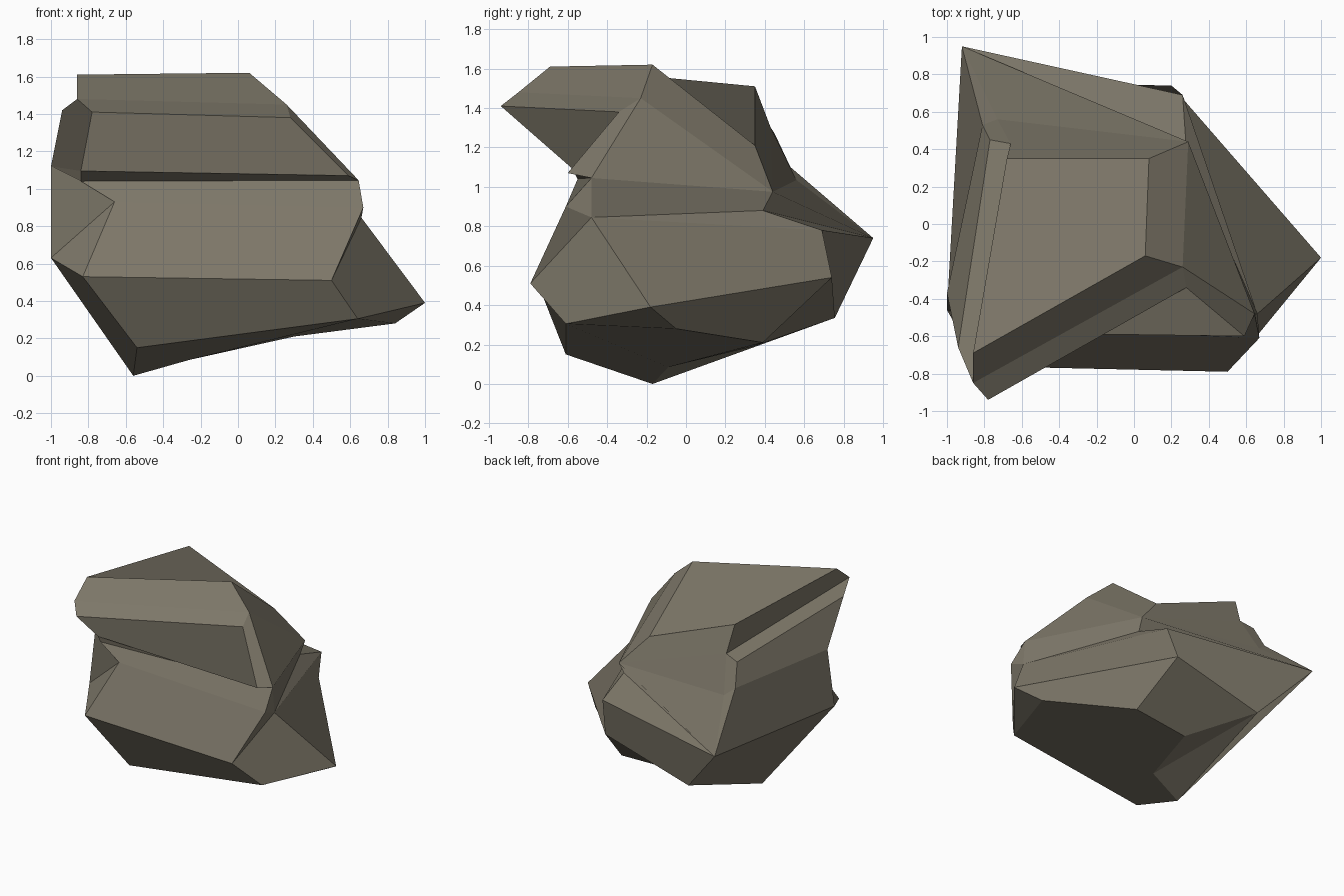
import bpy, bmesh

if "Cube" in bpy.data.objects:
    bpy.data.objects.remove(bpy.data.objects["Cube"])

# Each ring runs round the rock: front left, front right, right, back right,
# back left, left corner, left.  UP keeps the point of the ring above,
# SAME repeats the previous point of the ring.
UP, SAME = "up", "same"

# Overhanging head
crown = [(-.86, -.69, 1.61), (.06, -.17, 1.62), SAME, (.08, .35, 1.21),
         (-.68, .35, 1.51), SAME, (-.86, -.69, 1.61)]
brow = [(-.86, -.85, 1.48), (.26, -.23, 1.45), SAME, (.29, .44, .975),
        (-.66, .43, 1.30), SAME, (-.86, -.85, 1.48)]
lip = [(-.78, -.94, 1.41), (.28, -.34, 1.38), UP, UP, UP,
       (-.77, .45, 1.27), (-.94, -.66, 1.42)]
under_lip = [(-.84, -.58, 1.095), (.59, -.60, 1.07), (.645, -.48, 1.045), UP,
             (-.73, .56, 1.035), (-.81, .53, 1.10), (-1, -.37, 1.12)]
neck = [(-.84, -.55, 1.04), (.645, -.48, 1.045), UP, UP, UP, UP, UP]

# Body and base
shoulder = [(-.66, -.57, .93), (.67, -.61, .90), (.66, -.48, .845),
            (.28, .39, .88), (-.92, .95, .74), SAME, (-1, -.46, .63)]
belly = [(-.83, -.76, .53), (.50, -.79, .51), UP, (.26, .69, .78), UP, UP, UP]
skirt = [(-.54, -.61, .15), (.64, -.61, .305), (1, -.18, .39),
         (.20, .74, .54), (-.55, .755, .335), SAME, (-.56, -.17, 0)]
foot = [UP, UP, (.84, -.05, .28), (.30, .39, .21), (-.20, .34, .19),
        (-.26, -.09, .085), UP]


def expand(ring, above):
    pts = []
    for i, p in enumerate(ring):
        pts.append(above[i] if p == UP else pts[-1] if p == SAME else p)
    return pts


bm = bmesh.new()
verts = {}


def add_face(points):
    pts = list(dict.fromkeys(points))
    if len(pts) < 3:
        return
    for p in pts:
        if p not in verts:
            verts[p] = bm.verts.new(p)
    vs = [verts[p] for p in pts]
    if bm.faces.get(vs) is None:
        bm.faces.new(vs)


# Bridge the rings, then close the top and the underside
rings, above = [], None
for ring in (crown, brow, lip, under_lip, neck, shoulder, belly, skirt, foot):
    above = expand(ring, above)
    rings.append(above)
for a, b in zip(rings, rings[1:]):
    for i in range(7):
        j = (i + 1) % 7
        add_face([a[i], a[j], b[j], b[i]])
add_face(rings[0])
add_face(rings[-1][::-1])
bmesh.ops.recalc_face_normals(bm, faces=bm.faces[:])

mesh = bpy.data.meshes.new("rock")
bm.to_mesh(mesh)
bm.free()
rock = bpy.data.objects.new("rock", mesh)
bpy.context.collection.objects.link(rock)

stone = bpy.data.materials.new("warm grey stone")
stone.diffuse_color = (.205, .185, .14, 1)
stone.use_nodes = True
stone.node_tree.nodes["Principled BSDF"].inputs["Base Color"].default_value = stone.diffuse_color
mesh.materials.append(stone)
